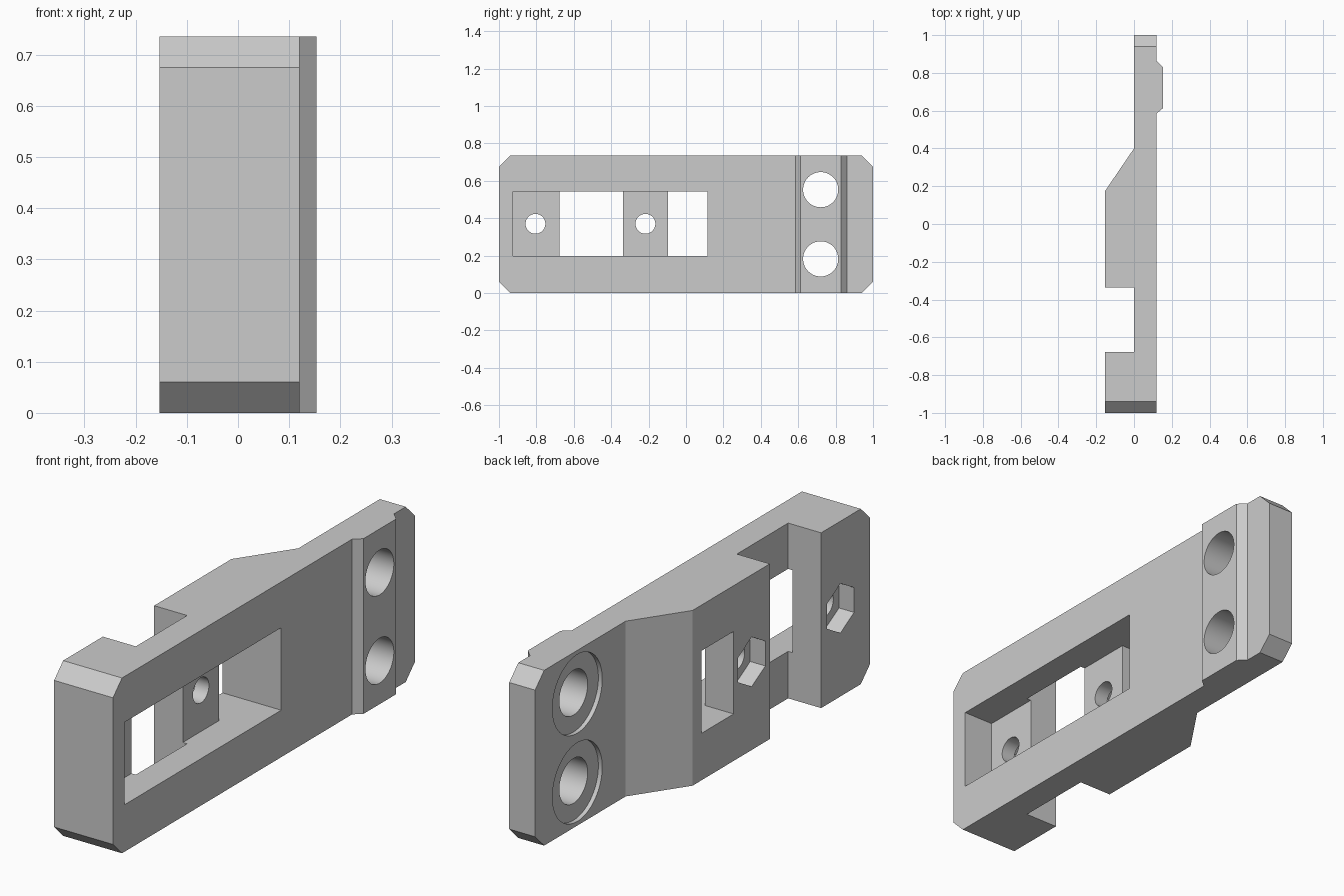
import bpy, bmesh
from math import cos, sin, pi, radians
from mathutils import Vector

if "Cube" in bpy.data.objects:
    bpy.data.objects.remove(bpy.data.objects["Cube"], do_unlink=True)

HEIGHT = 0.735
MID = HEIGHT / 2
BACK = -0.153     # rear face of the thick portion
FRONT = 0.12      # main flat face
PAD = -0.02       # floor of the slot, where the screw holes start

grey = bpy.data.materials.new("Plain grey")
grey.use_nodes = True
colour = (0.6, 0.6, 0.6, 1)
grey.diffuse_color = colour
grey.node_tree.nodes["Principled BSDF"].inputs["Base Color"].default_value = colour


def prism(name, points, sweep):
    """Extrude a closed polygon of 3D points along a vector."""
    bm = bmesh.new()
    face = bm.faces.new([bm.verts.new(p) for p in points])
    grown = bmesh.ops.extrude_face_region(bm, geom=[face])["geom"]
    verts = [g for g in grown if isinstance(g, bmesh.types.BMVert)]
    bmesh.ops.translate(bm, vec=Vector(sweep), verts=verts)
    bmesh.ops.recalc_face_normals(bm, faces=bm.faces)
    mesh = bpy.data.meshes.new(name)
    bm.to_mesh(mesh)
    bm.free()
    mesh.materials.append(grey)
    obj = bpy.data.objects.new(name, mesh)
    bpy.context.collection.objects.link(obj)
    return obj


def side_prism(name, outline, x0, x1):
    """Extrude a (y, z) outline across x."""
    return prism(name, [(x0, y, z) for y, z in outline], (x1 - x0, 0, 0))


def disc(y, z, radius, sides):
    turn = [2 * pi * i / sides for i in range(sides)]
    return [(y + radius * sin(a), z + radius * cos(a)) for a in turn]


def rect(y0, y1, z0, z1):
    return [(y0, z0), (y1, z0), (y1, z1), (y0, z1)]


def boolean(target, cutter, operation="DIFFERENCE"):
    """Apply a boolean and discard the cutter."""
    cutter.hide_render = True
    mod = target.modifiers.new("Cut", "BOOLEAN")
    mod.operation = operation
    mod.solver = "EXACT"
    mod.object = cutter
    bpy.ops.object.select_all(action="DESELECT")
    bpy.context.view_layer.objects.active = target
    target.select_set(True)
    bpy.ops.object.modifier_apply(modifier=mod.name)
    bpy.data.objects.remove(cutter, do_unlink=True)


# Body: plan profile with raised band, ramp and rear notch
plan = [(BACK, -1), (FRONT, -1), (FRONT, 0.585), (-BACK, 0.613), (-BACK, 0.83),
        (FRONT, 0.862), (FRONT, 1), (0, 1), (0, 0.4), (BACK, 0.175),
        (BACK, -0.337), (0, -0.337), (0, -0.677), (BACK, -0.677)]
body = prism("bracket_body", [(x, y, 0) for x, y in plan], (0, 0, HEIGHT))

# Chamfered end corners
for end in (-1, 1):
    for z, inward in ((0, 1), (HEIGHT, -1)):
        c, far = 0.06, 0.05
        corner = [(end * (1 - c - far), z - inward * far),
                  (end * (1 + far), z - inward * far),
                  (end * (1 + far), z + inward * (c + far))]
        boolean(body, side_prism("corner_cutter", corner, -0.5, 0.5))

# Long slot, and the window that runs on through the rear
boolean(body, side_prism("slot_cutter", rect(-0.925, 0.115, 0.197, 0.543), PAD, 0.5))
boolean(body, side_prism("window_cutter", rect(-0.097, 0.115, 0.197, 0.543), -0.5, 0.05))

# Screw holes with hexagonal nut recesses behind
for y in (-0.805, -0.217):
    boolean(body, side_prism("screw_cutter", disc(y, 0.37, 0.053, 48), -0.5, 0.05))
    boolean(body, side_prism("nut_cutter", disc(y, 0.37, 0.104, 6), -0.5, BACK + 0.07))

# Large bolt holes with shallow round recesses behind
for z in (MID - 0.185, MID + 0.185):
    boolean(body, side_prism("bolt_cutter", disc(0.72, z, 0.094, 64), -0.5, 0.5))
    boolean(body, side_prism("recess_cutter", disc(0.72, z, 0.165, 64), -0.5, 0.018))

# Crisp edges with smooth hole walls
bpy.ops.object.select_all(action="DESELECT")
body.select_set(True)
bpy.context.view_layer.objects.active = body
bpy.ops.object.shade_smooth_by_angle(angle=radians(30))
